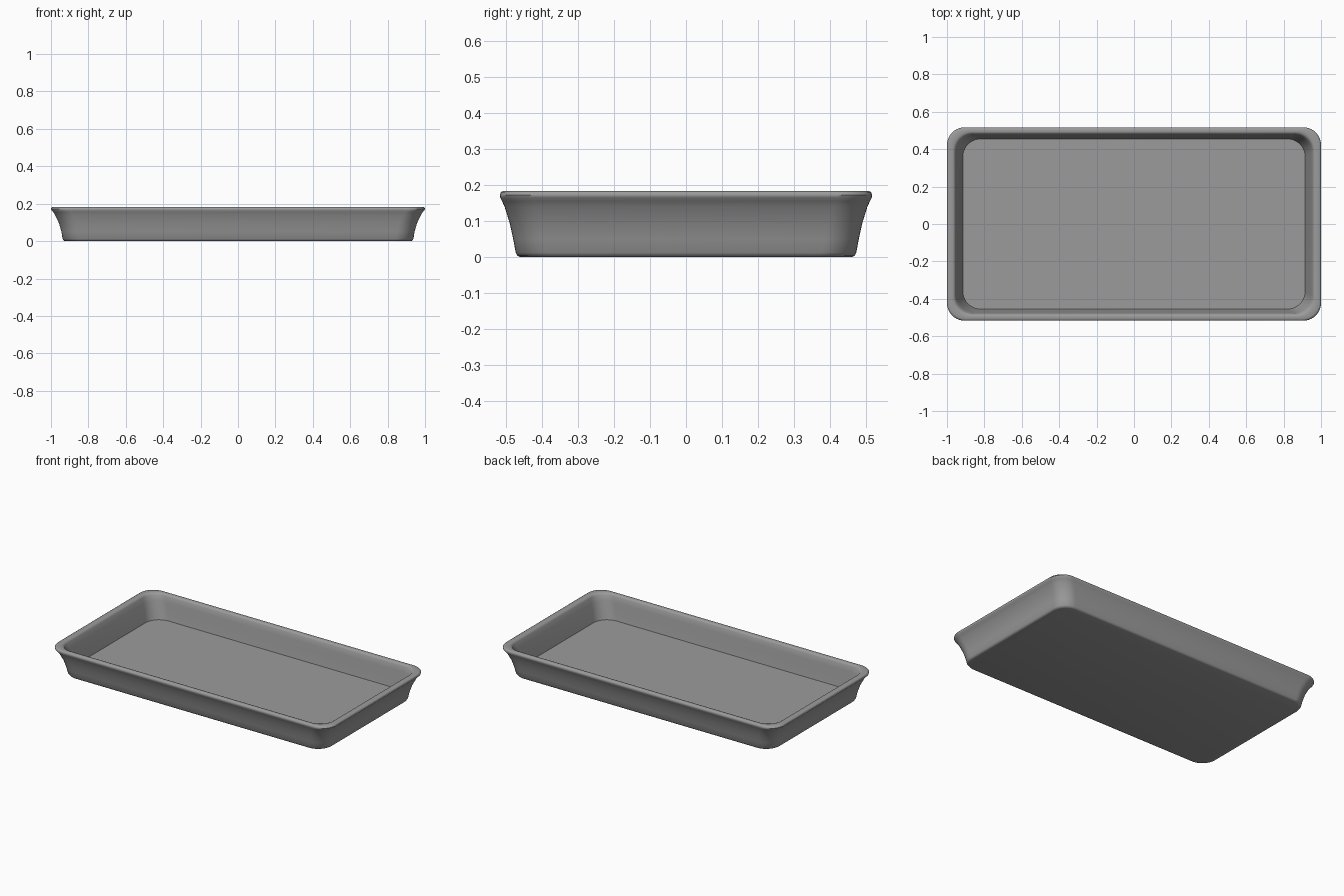
import bpy, bmesh, math

cube = bpy.data.objects.get("Cube")
if cube:
    bpy.data.objects.remove(cube, do_unlink=True)

HALF_X, HALF_Y = 1.0, 0.517
RADIUS, STEPS = 0.095, 10

# Wall section: inset along x, inset along y, height
SECTION = [
    # rounded foot and flared outer wall
    (.075, .056, 0), (.067, .049, .003), (.062, .044, .012), (.056, .037, .05),
    (.043, .027, .095), (.022, .013, .14), (.012, .006, .155),
    # rolled rim
    (.003, .001, .165), (0, 0, .172), (.003, .003, .18), (.009, .008, .183),
    (.032, .025, .183), (.04, .032, .18), (.045, .037, .172),
    # inner wall down to the floor
    (.055, .043, .14), (.068, .05, .095), (.08, .058, .05), (.085, .062, .03),
]


def rounded_ring(bm, hx, hy, z):
    """Counter-clockwise loop of vertices around a rounded rectangle."""
    ring = []
    for corner, (sx, sy) in enumerate([(1, 1), (-1, 1), (-1, -1), (1, -1)]):
        for i in range(STEPS + 1):
            a = (corner + i / STEPS) * math.pi / 2
            ring.append(bm.verts.new((sx * (hx - RADIUS) + RADIUS * math.cos(a),
                                      sy * (hy - RADIUS) + RADIUS * math.sin(a), z)))
    return ring


# Tray material
grey = bpy.data.materials.new("plain grey")
grey.use_nodes = True
colour = (0.33, 0.33, 0.33, 1)
grey.diffuse_color = colour
grey.node_tree.nodes["Principled BSDF"].inputs["Base Color"].default_value = colour

# Tray: loft the section around the rounded rectangle, then close base and floor
bm = bmesh.new()
rings = [rounded_ring(bm, HALF_X - ix, HALF_Y - iy, z) for ix, iy, z in SECTION]
for low, high in zip(rings, rings[1:]):
    for i in range(len(low)):
        j = (i + 1) % len(low)
        bm.faces.new((low[i], low[j], high[j], high[i]))
bm.faces.new(rings[0][::-1])
bm.faces.new(rings[-1])
bmesh.ops.recalc_face_normals(bm, faces=bm.faces)
mesh = bpy.data.meshes.new("tray")
bm.to_mesh(mesh)
bm.free()
mesh.materials.append(grey)
tray = bpy.data.objects.new("tray", mesh)
bpy.context.collection.objects.link(tray)

# Smooth walls with a crisp floor edge
for ob in bpy.context.selected_objects:
    ob.select_set(False)
tray.select_set(True)
bpy.context.view_layer.objects.active = tray
bpy.ops.object.shade_smooth_by_angle(angle=math.radians(45))
